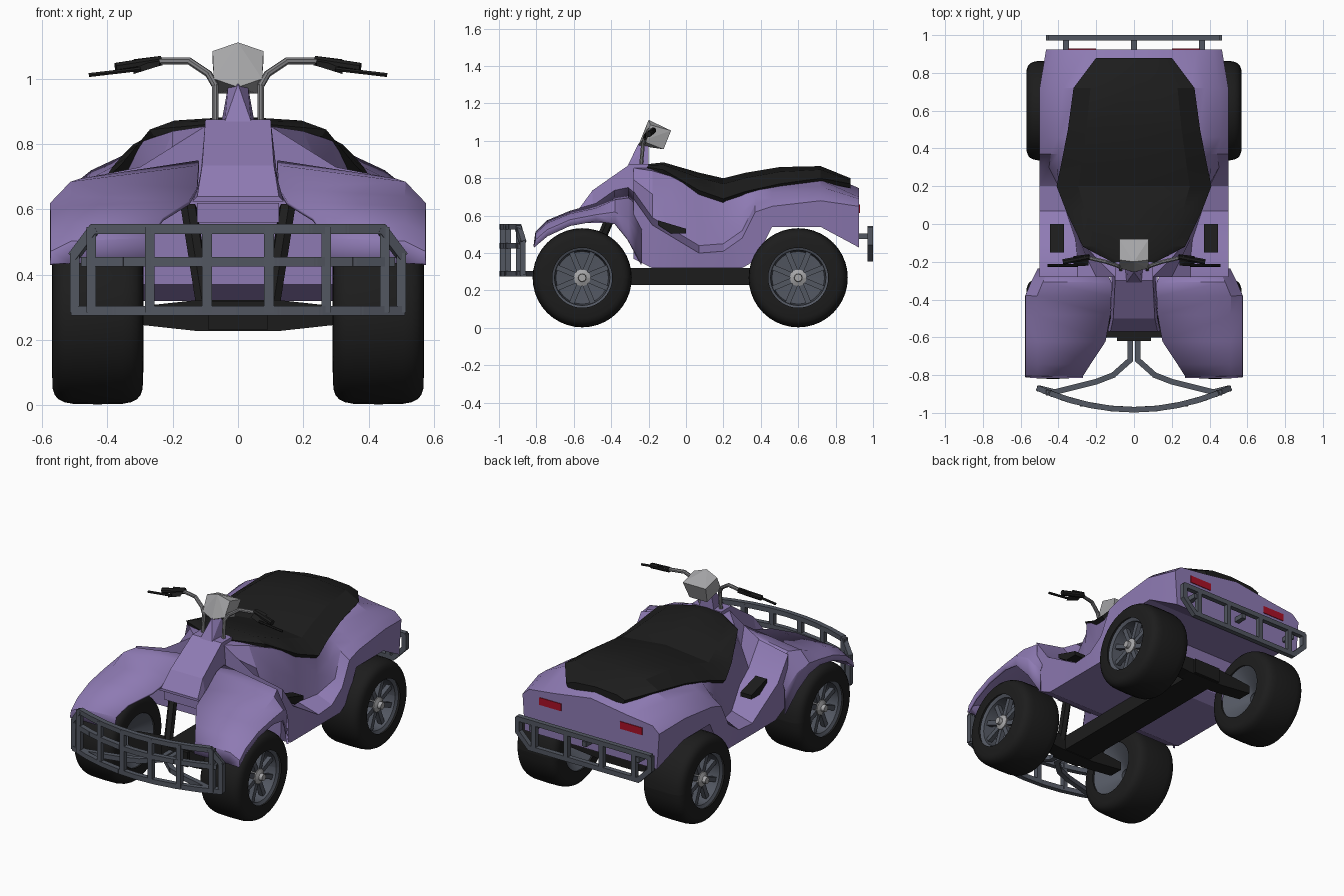
import bpy, bmesh, math
from mathutils import Vector, Matrix

if "Cube" in bpy.data.objects:
    bpy.data.objects.remove(bpy.data.objects["Cube"])


def mat(name, col):
    m = bpy.data.materials.new(name)
    m.diffuse_color = (*col, 1)
    m.use_nodes = True
    m.node_tree.nodes["Principled BSDF"].inputs["Base Color"].default_value = m.diffuse_color
    return m


PURPLE = mat("purple paint", (0.27, 0.195, 0.45))
BLACK = mat("black rubber", (0.012, 0.012, 0.012))
SLATE = mat("slate metal", (0.085, 0.095, 0.12))
GREY = mat("light grey", (0.38, 0.38, 0.39))
STEEL = mat("steel", (0.22, 0.22, 0.23))
RED = mat("red lens", (0.40, 0.005, 0.02))
SIDES = ((1, "left"), (-1, "right"))


def finish(name, bm, m, smooth=None):
    bmesh.ops.recalc_face_normals(bm, faces=bm.faces)
    me = bpy.data.meshes.new(name)
    bm.to_mesh(me)
    bm.free()
    me.materials.append(m)
    ob = bpy.data.objects.new(name, me)
    bpy.context.collection.objects.link(ob)
    if smooth:
        bpy.ops.object.select_all(action='DESELECT')
        ob.select_set(True)
        bpy.context.view_layer.objects.active = ob
        bpy.ops.object.shade_smooth_by_angle(angle=math.radians(smooth))
    return ob


def loft(name, rows, m, closed=True, smooth=None):
    """Skin a list of equally long point rows; closed rows get end caps."""
    bm = bmesh.new()
    vs = [[bm.verts.new(p) for p in r] for r in rows]
    n = len(rows[0])
    for a, b in zip(vs, vs[1:]):
        for i in range(n if closed else n - 1):
            j = (i + 1) % n
            bm.faces.new((a[i], a[j], b[j], b[i]))
    if closed:
        bm.faces.new(vs[0])
        bm.faces.new(vs[-1])
    return finish(name, bm, m, smooth)


def ring(y, half):
    """Mirror a half section that starts and ends on x = 0."""
    return [(x, y, z) for x, z in half] + [(-x, y, z) for x, z in half[-2:0:-1]]


def hull(name, pts, m, mirror=False):
    bm = bmesh.new()
    for p in pts:
        bm.verts.new(p)
        if mirror and p[0]:
            bm.verts.new((-p[0], p[1], p[2]))
    bmesh.ops.convex_hull(bm, input=bm.verts)
    bmesh.ops.dissolve_limit(bm, angle_limit=0.02, verts=bm.verts, edges=bm.edges)
    return finish(name, bm, m)


def box(name, x, y, z, m):
    return hull(name, [(a, b, c) for a in x for b in y for c in z], m)


def rods(name, paths, r, n, m, smooth=None):
    """Straight bars along each path; four sides give square bars."""
    bm = bmesh.new()
    for path in paths:
        for a, b in zip(path, path[1:]):
            a, b = Vector(a), Vector(b)
            d = b - a
            mx = (Matrix.Translation((a + b) / 2) @ d.to_track_quat('Z', 'Y').to_matrix().to_4x4()
                  @ Matrix.Rotation(math.pi / n, 4, 'Z'))
            bmesh.ops.create_cone(bm, cap_ends=True, segments=n, radius1=r, radius2=r,
                                  depth=d.length + r * 0.6, matrix=mx)
    return finish(name, bm, m, smooth)


def revolve(name, prof, c, s, n, m):
    """Turn an (x, radius) profile about the wheel axle."""
    turn = [2 * math.pi * i / n for i in range(n + 1)]
    return loft(name, [[(c[0] + s * x, c[1] + r * math.cos(t), c[2] + r * math.sin(t))
                        for x, r in prof] for t in turn], m, False, 35)


# Main body shell: y, seat edge x and z, ledge x and z, bottom z
body = [(-.28, .10, .855, .30, .73, .37), (-.18, .20, .84, .30, .59, .32),
        (-.08, .29, .81, .31, .53, .32), (.07, .34, .73, .36, .44, .32),
        (.20, .39, .69, .40, .45, .32), (.30, .37, .72, .45, .52, .32),
        (.37, .36, .74, .44, .66, .36), (.46, .34, .755, .46, .69, .54),
        (.72, .30, .79, .45, .72, .54), (.925, .25, .71, .42, .69, .43)]
rows = []
for y, xe, ze, xl, zl, zb in body:
    out = .50 if y < .8 else .465
    rows.append(ring(y, [(0, ze + .15 * xe), (xe, ze), ((xe + xl) / 2, (ze + zl) / 2), (xl, zl),
                         (out, zl - .04), (out - .015, zb), (0, zb)]))
loft("body_shell", rows, PURPLE, smooth=25)

# Seat draped over the body: y, half width, centre height, edge height
seat = [(-.21, .10, .875, .85), (-.12, .27, .885, .835), (.07, .36, .83, .725),
        (.20, .41, .80, .68), (.32, .385, .83, .72), (.50, .35, .86, .76),
        (.72, .32, .865, .79), (.88, .20, .80, .76)]
loft("seat", [ring(y, [(0, c), (w * .72, c - .25 * (c - e)), (w, e + .01),
                       (w * .95, e - .012), (0, c - .06)]) for y, w, c, e in seat], BLACK, smooth=25)

# Front fenders: y, inner x and z, top z, lower z
fender = [(-.81, .27, .435, .435, .43), (-.80, .27, .51, .50, .44), (-.74, .23, .57, .555, .49),
          (-.62, .15, .62, .605, .545), (-.48, .125, .66, .635, .57),
          (-.38, .12, .73, .68, .555), (-.31, .12, .745, .69, .47), (-.24, .15, .68, .63, .34)]
for s, side in SIDES:
    rows = []
    for y, xi, zi, zt, zl in fender:
        xo = s * min(.57, .385 - .5 * y)
        rows.append([(s * xi, y, zi), (xo - s * .06, y, zt), (xo, y, (zt + zl) / 2), (xo, y, zl)])
    sol = loft("front_fender_" + side, rows, PURPLE, False, 25).modifiers.new("thickness", 'SOLIDIFY')
    sol.thickness = .012
    sol.offset = 0

# Nose hood (y, top z, half width, bottom z), bridge under it, steering cover
nose = [(-.20, .875, .10, .70), (-.30, .875, .10, .71), (-.50, .735, .11, .66), (-.57, .64, .125, .625)]
loft("nose_hood", [ring(y, [(0, t), (w, t), (w + .015, b), (0, b)]) for y, t, w, b in nose], PURPLE)
box("nose_bridge", (-.125, .125), (-.54, -.26), (.56, .62), PURPLE)
hull("steering_cover", [(.04, -.31, .87), (.05, -.20, .87), (0, -.255, .985), (.03, -.20, .98)], PURPLE, True)

# Instrument pod
hull("instrument_pod", [(0, -.20, 1.112), (.078, -.19, 1.085), (.074, -.235, 1.0), (0, -.255, .975),
                        (.078, -.08, 1.055), (.06, -.12, .955)], GREY, True)

# Paired parts: handlebars, grips, levers, foot pegs, tail lights, struts
bar = [(.07, -.24, .87), (.07, -.23, .98), (.09, -.22, 1.015), (.15, -.20, 1.055), (.26, -.175, 1.055)]
for s, side in SIDES:
    def flip(pts):
        return [(s * x, y, z) for x, y, z in pts]
    rods("handlebar_" + side, [flip(bar)], .011, 8, STEEL, 40)
    rods("grip_" + side, [flip([(.24, -.175, 1.055), (.37, -.20, 1.035)])], .016, 8, BLACK, 40)
    hull("grip_guard_" + side, flip([(.24, -.16, 1.07), (.24, -.22, 1.04), (.32, -.17, 1.06),
                                     (.32, -.225, 1.015)]), BLACK)
    rods("brake_lever_" + side, [flip([(.30, -.22, 1.03), (.455, -.22, 1.012)])], .007, 6, BLACK)
    hull("foot_peg_" + side, [(s * x, y, z + d) for x in (.37, .445) for d in (0, .025)
                              for y, z in ((-.15, .55), (-.08, .505), (0, .505))], BLACK)
    box("tail_light_" + side, (s * .20, s * .35), (.92, .929), (.615, .66), RED)
    rods("front_strut_" + side, [flip([(.10, -.54, .28), (.15, -.40, .60)])], .026, 6, BLACK)


# Front bumper cage, bowed in plan
def bow(x, z):
    return (x, -.983 + .44 * x * x, z)


LOW, MID, TOP, END = .29, .44, .54, .50
cage = [[bow(w * i / 4, z) for i in range(-4, 5)] for w, z in ((END, LOW), (MID, TOP), (.47, MID))]
for s, side in SIDES:
    cage.append([bow(s * MID, TOP), bow(s * END, .46), bow(s * END, LOW)])
    cage += [[bow(s * x, LOW), bow(s * x, TOP)] for x in (.095, .27, .45)]
    cage.append([(s * x, y, LOW) for x, y in ((END, -.87), (.42, -.89), (.20, -.835),
                                              (.11, -.80), (.02, -.72), (.02, -.58))])
rods("front_bumper", cage, .021, 4, SLATE)

# Rear bumper: a flat frame with posts, on three brackets
Y, HI, LO = .985, .53, .37
frame = [(.45, HI), (.45, .45), (LO, LO)]
frame = [(x, Y, z) for x, z in frame] + [(-x, Y, z) for x, z in frame[::-1]]
rear = [frame + frame[:1]]
rear += [[(x, Y, LO), (x, Y, HI)] for x in (-.34, -.12, .12, .34)]
rear += [[(x, .90, .49), (x, Y, .49)] for x in (-.36, 0, .36)]
rods("rear_bumper", rear, .021, 4, SLATE)

# Chassis beam
box("chassis_beam", (-.09, .09), (-.62, .66), (.23, .32), BLACK)

# Axles and wheels: rounded tyre, dished rim, spokes and hub
tyre = []
for i in range(13):
    t = math.pi * i / 12
    k = math.cos(t)
    tyre.append((-.14 * math.copysign(abs(k) ** .45, k), .16 + .105 * abs(math.sin(t)) ** .45))
rim = [(.125, .168), (.115, .148), (.03, .14), (.02, .03), (-.03, .03), (-.13, .163)]
hub = [(.03, .045), (.105, .045), (.115, .022), (.135, .02), (.135, 0)]
for y, end in ((-.555, "front"), (.60, "rear")):
    hull(end + "_axle", [(x, y + d, .275 + h * k) for d in (-.045, .045) for k in (-1, 1)
                         for x, h in ((.12, .048), (.33, .025))], BLACK, True)
    for s, side in SIDES:
        c, tag = Vector((s * .43, y, .268)), f"{end}_{side}"
        revolve("tyre_" + tag, tyre, c, s, 40, BLACK)
        revolve("rim_" + tag, rim, c, s, 40, SLATE)
        revolve("hub_" + tag, hub, c, s, 12, GREY)
        spokes = []
        for i in range(8):
            t = math.pi * (i + .5) / 4
            u = Vector((0, math.cos(t), math.sin(t)))
            out = Vector((s * .085, 0, 0))
            spokes.append([c + u * .03 + out, c + u * .145 + out])
        rods("spokes_" + tag, spokes, .02, 4, SLATE)
